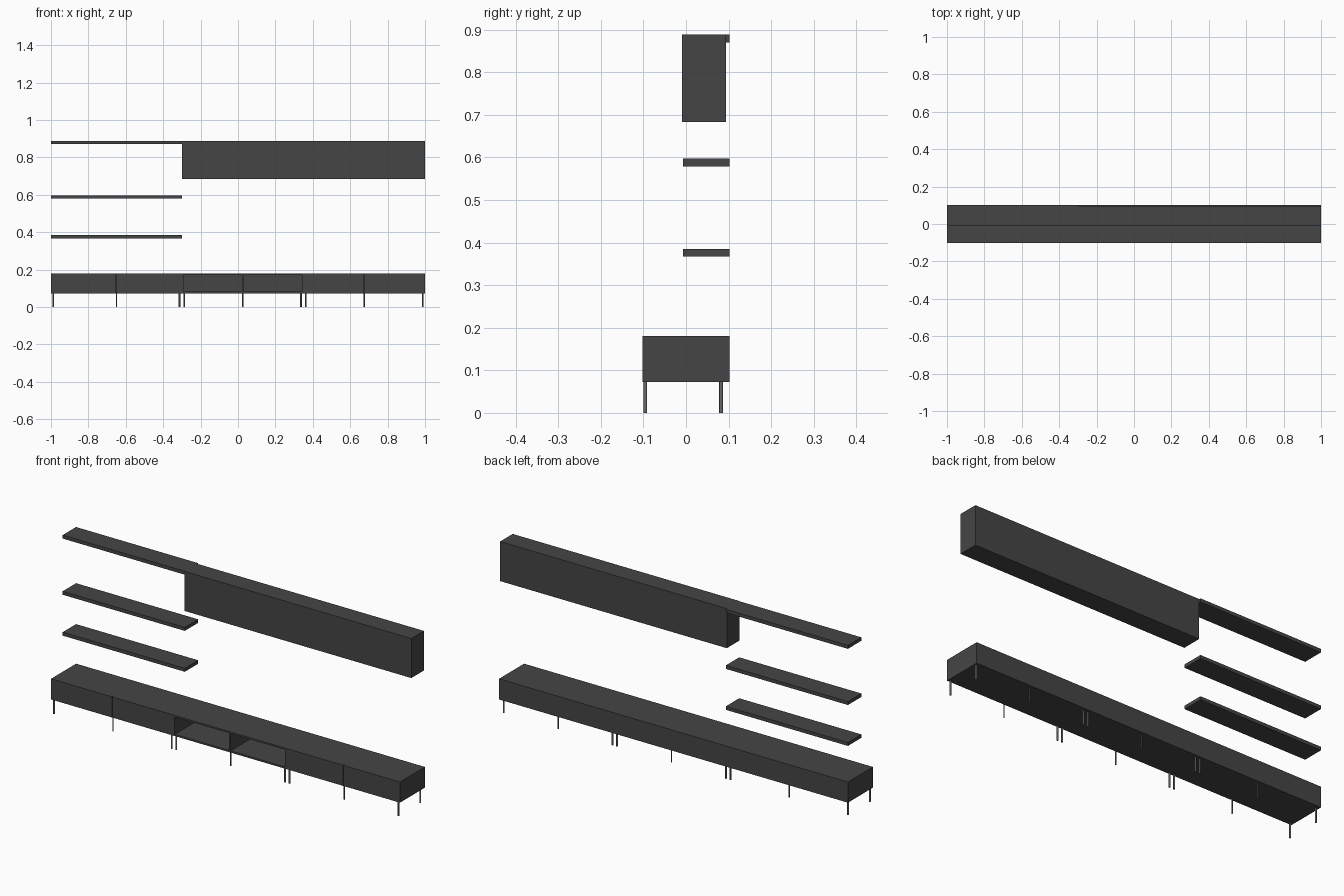
import bpy

if "Cube" in bpy.data.objects:
    bpy.data.objects.remove(bpy.data.objects["Cube"])

T = 0.009      # panel thickness
GAP = 0.001    # half of the gap between doors


def material(name, value):
    m = bpy.data.materials.new(name)
    m.diffuse_color = (value, value, value, 1)
    m.use_nodes = True
    m.node_tree.nodes["Principled BSDF"].inputs["Base Color"].default_value = m.diffuse_color
    return m


DARK = material("dark_lacquer", 0.06)
STEEL = material("leg_metal", 0.14)


def box(name, x0, x1, y0, y1, z0, z1):
    bpy.ops.mesh.primitive_cube_add(size=1, location=((x0 + x1) / 2, (y0 + y1) / 2, (z0 + z1) / 2))
    o = bpy.context.object
    o.name = name
    o.scale = (x1 - x0, y1 - y0, z1 - z0)
    bpy.ops.object.transform_apply(location=False, rotation=False, scale=True)
    o.data.materials.append(DARK)
    return o


def cabinet(name, x0, x1, y0, y1, z0, z1, cells=1, doors=True):
    """Panel-built case with equal cells, each closed by a door if wanted."""
    front = y0 + T if doors else y0
    box(name + "_top", x0, x1, front, y1, z1 - T, z1)
    box(name + "_bottom", x0, x1, front, y1, z0, z0 + T)
    box(name + "_back", x0 + T, x1 - T, y1 - T, y1, z0 + T, z1 - T)
    box(name + "_left_side", x0, x0 + T, front, y1, z0 + T, z1 - T)
    box(name + "_right_side", x1 - T, x1, front, y1, z0 + T, z1 - T)
    w = (x1 - x0) / cells
    for i in range(1, cells):
        c = x0 + i * w
        box(name + "_divider", c - T / 2, c + T / 2, front, y1 - T, z0 + T, z1 - T)
    if doors:
        for i in range(cells):
            a = x0 + i * w + (GAP if i else 0)
            b = x0 + (i + 1) * w - (GAP if i < cells - 1 else 0)
            box(name + "_door", a, b, y0, front, z0, z1)


# Low row: closed, open, closed
Y0, Y1, Z0, Z1 = -0.1025, 0.1025, 0.073, 0.18
cabinet("left_low_cabinet", -1, -0.3, Y0, Y1, Z0, Z1, 2)
cabinet("middle_open_cabinet", -0.3, 0.35, Y0, Y1, Z0, Z1, 2, doors=False)
cabinet("right_low_cabinet", 0.35, 1, Y0, Y1, Z0, Z1, 2)

# Legs: thicker at the ends of each cabinet, thinner in the middle
for x0, x1 in ((-1, -0.3), (-0.3, 0.35), (0.35, 1)):
    for x, r in ((x0 + 0.013, 0.0045), ((x0 + x1) / 2, 0.0032), (x1 - 0.013, 0.0045)):
        for y in (-0.0955, 0.0825):
            bpy.ops.mesh.primitive_cylinder_add(vertices=16, radius=r, depth=Z0, location=(x, y, Z0 / 2))
            leg = bpy.context.object
            leg.name = "leg"
            leg.data.materials.append(STEEL)
            bpy.ops.object.shade_smooth_by_angle()

# Wall cabinets
cabinet("left_wall_cabinet", -0.3, 0.35, -0.009, 0.094, 0.683, 0.888)
cabinet("right_wall_cabinet", 0.35, 1, -0.009, 0.094, 0.683, 0.888)

# Wall shelves
for z in (0.367, 0.579, 0.870):
    box("wall_shelf", -1, -0.3, -0.007, Y1, z, z + 0.018)
